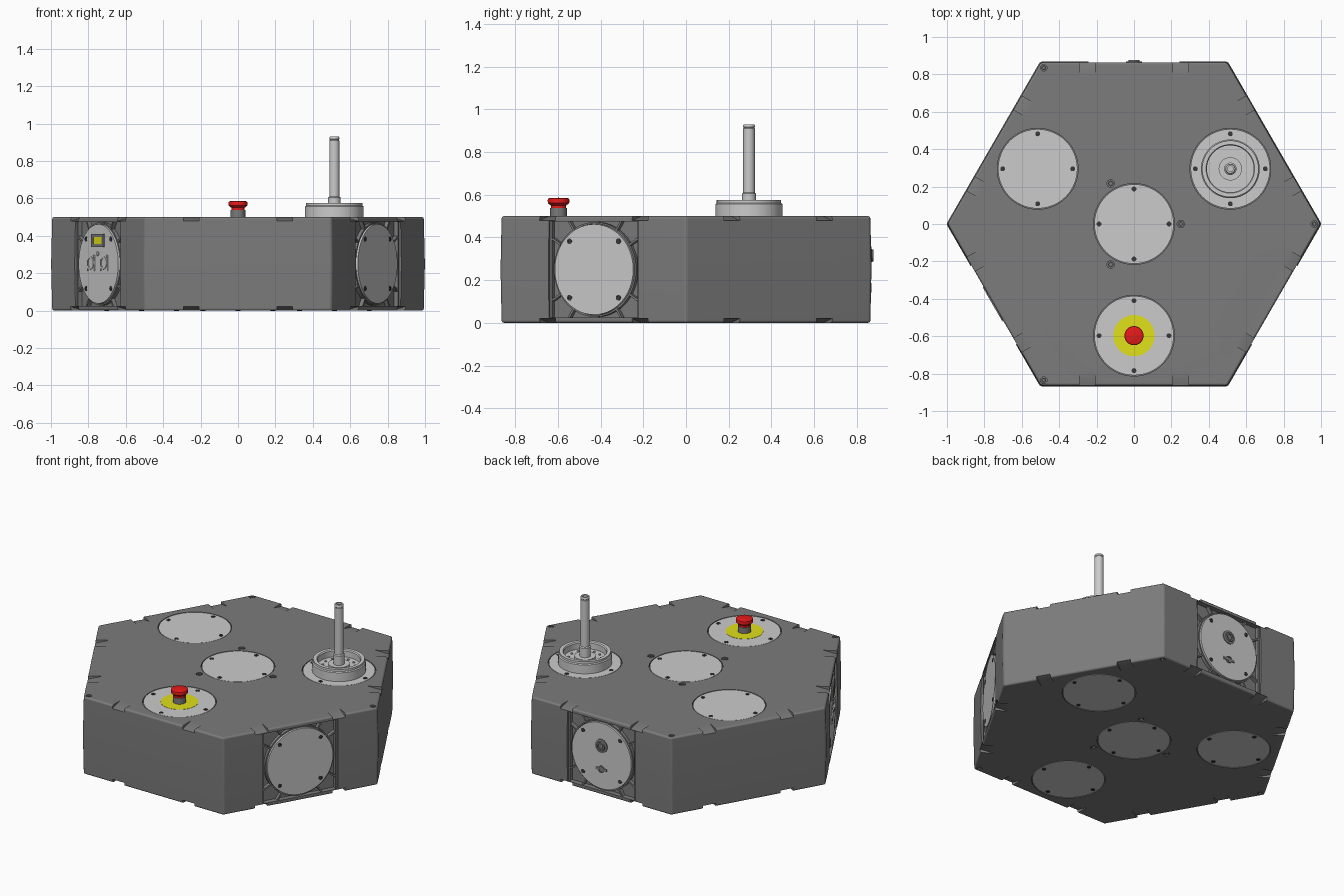
import bpy, bmesh
from math import sin, cos, pi, radians
from mathutils import Matrix, Vector

if "Cube" in bpy.data.objects:
    bpy.data.objects.remove(bpy.data.objects["Cube"])

H = 0.5
APO = 0.866
T = Matrix.Translation
COVERS = {"center": (0, 0), "front": (0, -0.597), "left": (-0.515, 0.295), "right": (0.515, 0.295)}


def material(name, color):
    m = bpy.data.materials.new(name)
    m.diffuse_color = color
    m.use_nodes = True
    m.node_tree.nodes["Principled BSDF"].inputs["Base Color"].default_value = m.diffuse_color
    return m


RED = material("red", (0.8, 0.01, 0.01, 1))
YELLOW = material("yellow", (0.75, 0.75, 0.01, 1))
DARK = material("dark_grey", (0.2, 0.2, 0.2, 1))
BLACK = material("black", (0.04, 0.04, 0.04, 1))


def lathe(bm, profile, M=Matrix(), segs=64):
    """Revolve (radius, z) points; profiles off the axis close into a ring."""
    rings = []
    for r, z in profile:
        if r == 0:
            rings.append([bm.verts.new(M @ Vector((0, 0, z)))] * segs)
        else:
            rings.append([bm.verts.new(M @ Vector((r * cos(2 * pi * i / segs), r * sin(2 * pi * i / segs), z)))
                          for i in range(segs)])
    pairs = list(zip(rings, rings[1:]))
    if profile[0][0] and profile[-1][0]:
        pairs.append((rings[-1], rings[0]))
    for a, b in pairs:
        for i in range(segs):
            j = (i + 1) % segs
            bm.faces.new(list(dict.fromkeys((a[i], a[j], b[j], b[i]))))


def disc(bm, r, z0, z1, M=Matrix(), segs=64):
    lathe(bm, [(0, z0), (r, z0), (r, z1), (0, z1)], M, segs)


def box(bm, size, M=Matrix()):
    bmesh.ops.create_cube(bm, size=1, matrix=M @ Matrix.Diagonal((*size, 1)))


def finish(name, bm, mat=None, smooth=True):
    bmesh.ops.recalc_face_normals(bm, faces=bm.faces)
    me = bpy.data.meshes.new(name)
    bm.to_mesh(me)
    bm.free()
    ob = bpy.data.objects.new(name, me)
    bpy.context.collection.objects.link(ob)
    if mat:
        me.materials.append(mat)
    if smooth:
        smooth_shade(ob)
    return ob


def smooth_shade(ob):
    bpy.ops.object.select_all(action='DESELECT')
    ob.select_set(True)
    bpy.context.view_layer.objects.active = ob
    bpy.ops.object.shade_smooth_by_angle(angle=radians(35))


def side(deg):
    """Frame on a side face: x along the face, y up, z outward."""
    a = radians(deg)
    n, up = Vector((cos(a), sin(a), 0)), Vector((0, 0, 1))
    M = Matrix((up.cross(n), up, n)).transposed().to_4x4()
    return T(n * APO + up * H / 2) @ M


def top(x, y):
    return T((x, y, H))


def bottom(x, y):
    return T((x, y, 0)) @ Matrix.Rotation(pi, 4, 'X')


PANELS = {"right": side(330), "left": side(210), "back": side(90)}
PINS = [(f(r * cos(radians(d + off)), r * sin(radians(d + off))), k)
        for f, off in ((top, 0), (bottom, 60)) for d in (0, 120, 240)
        for r, k in ((0.25, 1), (0.964, 0.85))]

# Hexagonal housing with slight draft and rounded edges
bm = bmesh.new()
rings = [[bm.verts.new((r * cos(i * pi / 3), r * sin(i * pi / 3), z)) for i in range(6)]
         for r, z in ((0.997, 0), (1.003, H / 2), (0.997, H))]
bm.faces.new(rings[0][::-1])
bm.faces.new(rings[2])
for a, b in zip(rings, rings[1:]):
    for i in range(6):
        bm.faces.new((a[i], a[i - 5], b[i - 5], b[i]))
edges = [e for e in bm.edges if not all(v in rings[1] for v in e.verts)]
bmesh.ops.bevel(bm, geom=edges, offset=0.012, segments=3, profile=0.5, affect='EDGES')
body = finish("housing", bm, DARK, smooth=False)

# Cutter: cover wells, pin holes, side recesses and ramped edge notches
bm = bmesh.new()
for x, y in COVERS.values():
    for f in (top, bottom):
        disc(bm, 0.216, -0.02, 0.05, f(x, y))
for M, k in PINS:
    disc(bm, 0.02 * k, -0.012, 0.03, M, 24)
for M in PANELS.values():
    box(bm, (0.485, 0.45, 0.09), M @ T((0, 0, 0.01)))
for d in range(30, 390, 60):
    for x in (-0.25, 0.25):
        for s in (-1, 1):
            box(bm, (0.085, 0.04, 0.096), side(d) @ T((x, s * (H / 2 - 0.022), 0))
                @ Matrix.Rotation(s * 0.25, 4, 'X') @ T((0, s * 0.02, -0.042)))
cutter = finish("housing_cutter", bm, DARK, smooth=False)
cutter.hide_render = True
mod = body.modifiers.new("cut", 'BOOLEAN')
mod.object, mod.operation, mod.solver = cutter, 'DIFFERENCE', 'EXACT'
bpy.context.view_layer.objects.active = body
bpy.ops.object.modifier_apply(modifier="cut")
bpy.data.objects.remove(cutter)
body.data.materials.clear()
body.data.materials.append(DARK)
smooth_shade(body)
wn = body.modifiers.new("normals", 'WEIGHTED_NORMAL')
wn.keep_sharp = True

# Bushings in the pin holes
bm = bmesh.new()
for M, k in PINS:
    lathe(bm, [(0.008 * k, -0.015), (0.008 * k, -0.001), (0.015 * k, -0.001), (0.015 * k, -0.015)], M, 24)
finish("pin_bushings", bm, DARK)


# Round covers with four screws
def cover(name, M, start, z=-0.001):
    bm = bmesh.new()
    disc(bm, 0.212, -0.03, z, M, 96)
    finish(name, bm)
    bm = bmesh.new()
    for i in range(4):
        S = M @ Matrix.Rotation(radians(start + 90 * i), 4, 'Z') @ T((0.187, 0, z))
        lathe(bm, [(0, -0.002), (0.013, -0.002), (0.013, 0.002), (0.007, 0.002), (0.007, 0.0005), (0, 0.0005)], S, 20)
    finish(name + "_screws", bm, BLACK)


for n, (x, y) in COVERS.items():
    cover("top_cover_" + n, top(x, y), 0)
    cover("bottom_cover_" + n, bottom(x, y), 0)

# Side covers with lip and corner ribs in the recess
for n, M in PANELS.items():
    cover("side_cover_" + n, M, 45, -0.004)
    bm = bmesh.new()
    lathe(bm, [(0.214, -0.04), (0.214, -0.014), (0.222, -0.014), (0.222, -0.04)], M, 96)
    for q in (0, 180):
        for a in (32, 58, 122, 148):
            box(bm, (0.052, 0.01, 0.026),
                M @ Matrix.Rotation(radians(a + q), 4, 'Z') @ T((0.245, 0, -0.025)))
    for s in (-1, 1):
        box(bm, (0.012, 0.45, 0.026), M @ T((s * 0.237, 0, -0.025)))
    finish("side_ribs_" + n, bm, DARK)

# Emergency stop button
P = top(0, -0.597)
bm = bmesh.new()
disc(bm, 0.11, -0.004, 0.0005, P)
finish("stop_button_label", bm, YELLOW)
bm = bmesh.new()
disc(bm, 0.039, 0, 0.038, P, 40)
finish("stop_button_base", bm, DARK)
bm = bmesh.new()
lathe(bm, [(0, 0.036), (0.036, 0.036), (0.036, 0.05), (0.042, 0.054), (0.05, 0.062), (0.051, 0.074),
           (0.049, 0.082), (0.042, 0.085), (0, 0.086)], P, 40)
finish("stop_button_cap", bm, RED)

# Mast with its cup-shaped socket
P = top(*COVERS["right"])
bm = bmesh.new()
lathe(bm, [(0, -0.01), (0.157, -0.01), (0.157, 0.056), (0.151, 0.061), (0.151, 0.075), (0.13, 0.075),
           (0.125, 0.068), (0.125, 0.03), (0.062, 0.03), (0.062, 0.045), (0, 0.045)], P, 96)
for i in range(12):
    disc(bm, 0.007, 0.028, 0.036, P @ Matrix.Rotation(i * pi / 6, 4, 'Z') @ T((0.095, 0, 0)), 12)
finish("mast_socket", bm)
bm = bmesh.new()
lathe(bm, [(0, 0.03), (0.033, 0.03), (0.033, 0.105), (0.027, 0.11), (0.027, 0.41), (0.025, 0.412),
           (0.025, 0.415), (0.027, 0.417), (0.027, 0.425), (0.024, 0.43), (0.015, 0.43), (0.015, 0.41),
           (0, 0.41)], P, 40)
finish("mast", bm)

# Connectors on the left side cover
M = PANELS["left"] @ T((0, 0, -0.004))
bm = bmesh.new()
for x, y, w, h in ((0, 0.152, 0.13, 0.016), (0, 0.098, 0.13, 0.016), (-0.055, 0.125, 0.02, 0.04),
                   (0.055, 0.125, 0.02, 0.04)):
    box(bm, (w, h, 0.012), M @ T((x, y, 0.002)))
finish("power_inlet_frame", bm, DARK)
bm = bmesh.new()
box(bm, (0.092, 0.04, 0.008), M @ T((0, 0.125, 0.001)))
finish("power_inlet_socket", bm, YELLOW)
bm = bmesh.new()
for x in (-0.075, 0.065):
    box(bm, (0.075, 0.085, 0.006), M @ T((x, 0.005, 0.001)))
    lathe(bm, [(0.026, 0), (0.026, 0.008), (0.034, 0.008), (0.034, 0)], M @ T((x, 0.005, 0)), 32)
    for s in (-1, 1):
        disc(bm, 0.006, 0, 0.007, M @ T((x + s * 0.03, 0.005 + s * 0.036, 0)), 12)
disc(bm, 0.012, 0, 0.005, M @ T((-0.005, 0.055, 0)), 20)
finish("data_ports", bm)

# Connectors on the back cover
M = PANELS["back"] @ T((0, 0, -0.004))
bm = bmesh.new()
lathe(bm, [(0, 0), (0.043, 0), (0.043, 0.006), (0.03, 0.008), (0.028, 0.015), (0.018, 0.015), (0.018, 0.006),
           (0, 0.006)], M @ T((0, 0.065, 0)), 40)
finish("round_connector", bm, DARK)
bm = bmesh.new()
box(bm, (0.08, 0.016, 0.006), M @ T((0, -0.085, 0.002)))
lathe(bm, [(0, 0), (0.022, 0), (0.022, 0.007), (0.014, 0.007), (0.014, 0.004), (0, 0.004)],
      M @ T((0, -0.085, 0)), 32)
finish("winged_connector", bm, DARK)
